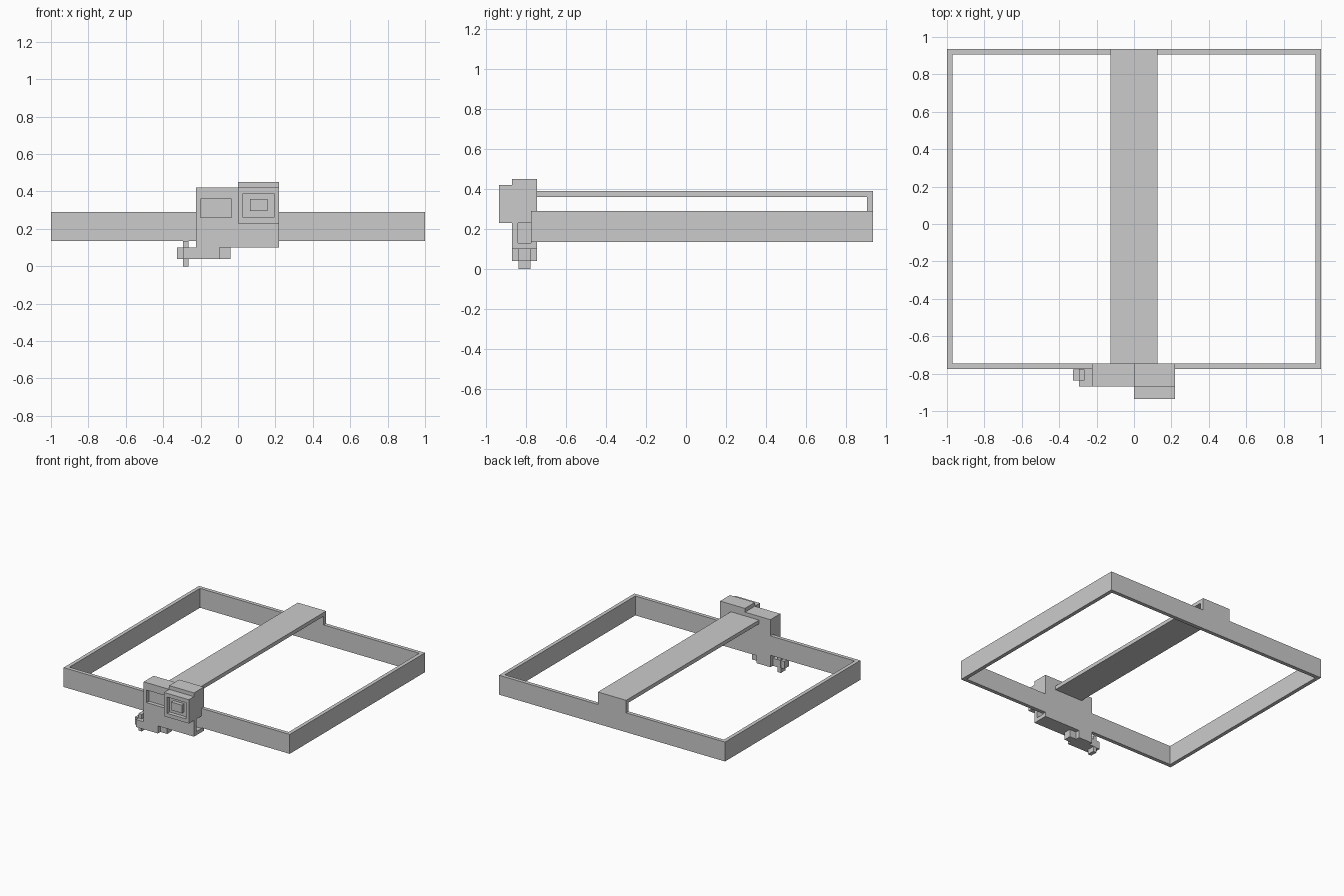
import bpy

cube = bpy.data.objects.get("Cube")
if cube:
    bpy.data.objects.remove(cube, do_unlink=True)

grey = bpy.data.materials.new("light_grey")
grey.use_nodes = True
grey.diffuse_color = (0.6, 0.6, 0.6, 1)
grey.node_tree.nodes["Principled BSDF"].inputs["Base Color"].default_value = (0.6, 0.6, 0.6, 1)

FRONT, BACK = -0.87, -0.745   # depth of the main housing
NOSE = -0.935                 # front of the lens box
WALL = 0.03


def box(name, x, y, z):
    """Box from (low, high) pairs on each axis."""
    bpy.ops.mesh.primitive_cube_add(size=1, location=[sum(r) / 2 for r in (x, y, z)])
    ob = bpy.context.object
    ob.name = name
    ob.scale = [r[1] - r[0] for r in (x, y, z)]
    bpy.ops.object.transform_apply(location=False, rotation=False, scale=True)
    ob.data.materials.append(grey)
    return ob


def boolean(ob, other, operation):
    mod = ob.modifiers.new(operation.lower(), 'BOOLEAN')
    mod.operation, mod.object, mod.solver = operation, other, 'EXACT'
    bpy.context.view_layer.objects.active = ob
    bpy.ops.object.modifier_apply(modifier=mod.name)
    bpy.data.objects.remove(other, do_unlink=True)


# Square head band, open in the middle
band = box("head_band", (-1, 1), (-0.775, 0.935), (0.135, 0.29))
boolean(band, box("band_hole", (-1 + WALL, 1 - WALL), (BACK, 0.905), (0, 1)), 'DIFFERENCE')

# Strap over the top and its drop to the back of the band
strap = box("top_strap", (-0.125, 0.125), (BACK - 0.01, 0.935), (0.36, 0.39))
boolean(strap, box("strap_drop", (-0.125, 0.125), (0.905, 0.935), (0.29, 0.37)), 'UNION')

# Housing with the raised lens box joined on
housing = box("housing", (-0.225, 0.22), (FRONT, BACK), (0.10, 0.42))
boolean(housing, box("lens_box", (0, 0.22), (NOSE, -0.80), (0.23, 0.42)), 'UNION')
boolean(housing, box("lens_cap", (0, 0.22), (FRONT, BACK), (0.40, 0.45)), 'UNION')
boolean(housing, box("lower_arm", (-0.295, -0.10), (FRONT, BACK - WALL), (0.04, 0.10)), 'UNION')
boolean(housing, box("lower_block", (-0.225, -0.10), (FRONT, BACK), (0.04, 0.12)), 'UNION')

# Recesses: window, lens surround and side pocket
boolean(housing, box("window", (-0.20, -0.035), (-1, FRONT + WALL), (0.26, 0.36)), 'DIFFERENCE')
boolean(housing, box("surround", (0.028, 0.193), (-1, NOSE + WALL), (0.26, 0.39)), 'DIFFERENCE')
boolean(housing, box("pocket", (0.10, 0.3), (-0.84, -0.775), (0.13, 0.23)), 'DIFFERENCE')

# Lens, knob cross and small lower stud
box("lens", (0.063, 0.158), (NOSE, NOSE + WALL + 0.01), (0.295, 0.36))
box("knob_post", (-0.295, -0.265), (-0.838, -0.778), (0, 0.135))
box("knob_end", (-0.325, -0.29), (-0.838, -0.778), (0.04, 0.10))
box("lower_stud", (-0.11, -0.04), (-0.838, -0.778), (0.04, 0.105))
